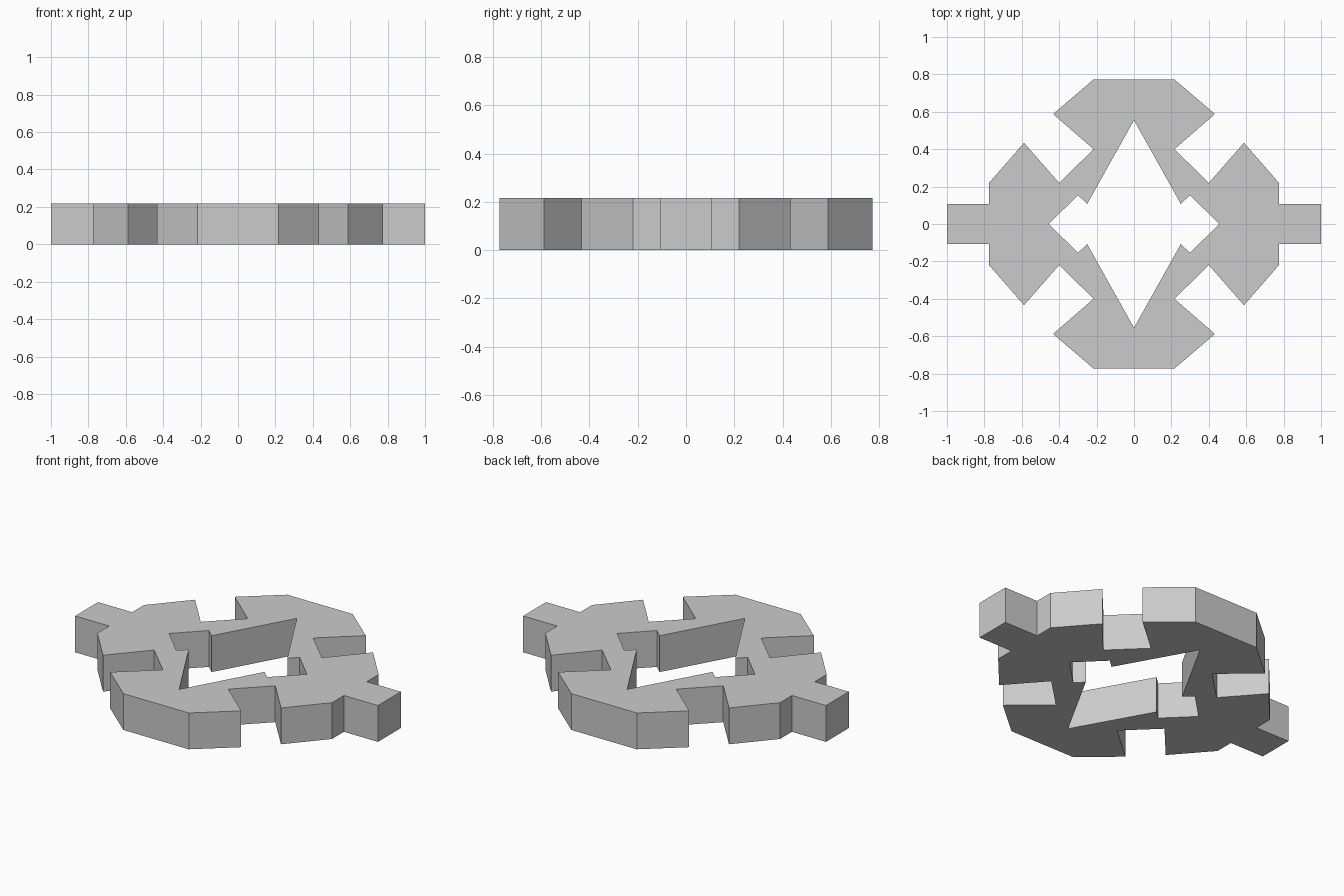
import bpy

if "Cube" in bpy.data.objects:
    bpy.data.objects.remove(bpy.data.objects["Cube"])

HEIGHT = 0.217

# Quarter profiles, from the +x side round to the +y side
outer = [(1.0, 0.108), (0.775, 0.108), (0.775, 0.22), (0.588, 0.434),
         (0.40, 0.22), (0.216, 0.40), (0.433, 0.588), (0.216, 0.773)]
inner = [(0.455, 0.0), (0.30, 0.154), (0.25, 0.108), (0.0, 0.555)]


def full_loop(quarter):
    """Mirror a quarter profile across both axes into a closed loop."""
    half = quarter + [(-x, y) for x, y in reversed(quarter)]
    loop = half + [(-x, -y) for x, y in half]
    clean = []
    for p in loop:
        q = (p[0] + 0.0, p[1] + 0.0)
        if q not in clean:
            clean.append(q)
    return clean


# Flat filled outline with a star-shaped opening, given thickness
curve = bpy.data.curves.new("ring_plate", 'CURVE')
curve.dimensions = '2D'
curve.fill_mode = 'BOTH'
curve.extrude = HEIGHT / 2
for quarter in (outer, inner):
    pts = full_loop(quarter)
    spline = curve.splines.new('POLY')
    spline.points.add(len(pts) - 1)
    for point, (x, y) in zip(spline.points, pts):
        point.co = (x, y, 0, 1)
    spline.use_cyclic_u = True

plate = bpy.data.objects.new("ring_plate", curve)
plate.location.z = HEIGHT / 2
bpy.context.collection.objects.link(plate)

# Turn into a flat-shaded mesh
bpy.context.view_layer.objects.active = plate
plate.select_set(True)
bpy.ops.object.convert(target='MESH')
bpy.ops.object.shade_flat()
